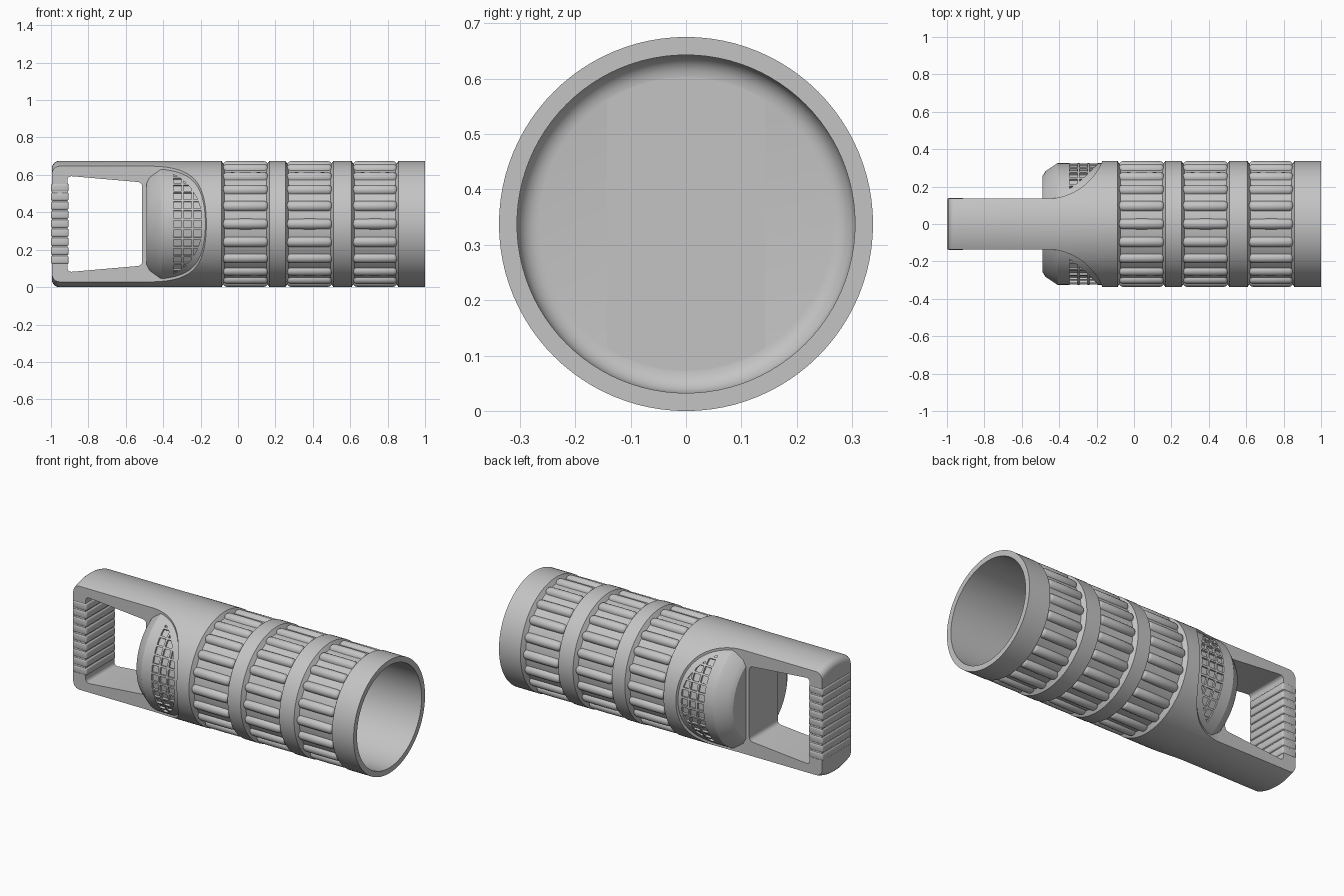
import bpy, bmesh
from math import sin, cos, pi, radians, sqrt
from mathutils import Matrix, Vector

if "Cube" in bpy.data.objects:
    bpy.data.objects.remove(bpy.data.objects["Cube"])

R = 0.3375            # outer radius, also the height of the long axis
BORE = 0.305
AXIS = Matrix.Translation((0, 0, R))

grey = bpy.data.materials.new("plain grey")
grey.use_nodes = True
colour = (0.55, 0.55, 0.55, 1)
grey.diffuse_color = colour
grey.node_tree.nodes["Principled BSDF"].inputs["Base Color"].default_value = colour


def finish(bm, name):
    bmesh.ops.recalc_face_normals(bm, faces=bm.faces)
    mesh = bpy.data.meshes.new(name)
    bm.to_mesh(mesh)
    bm.free()
    mesh.materials.append(grey)
    obj = bpy.data.objects.new(name, mesh)
    bpy.context.collection.objects.link(obj)
    return obj


def lathe(name, profile, closed=False, steps=96):
    """Turn a list of (x, radius) points around the long axis."""
    bm = bmesh.new()
    verts = [bm.verts.new((x, 0, r)) for x, r in profile]
    pairs = list(zip(verts, verts[1:])) + ([(verts[-1], verts[0])] if closed else [])
    edges = [bm.edges.new(p) for p in pairs]
    bmesh.ops.spin(bm, geom=verts + edges, cent=(0, 0, 0), axis=(1, 0, 0),
                   angle=2 * pi, steps=steps, use_duplicate=False)
    bmesh.ops.remove_doubles(bm, verts=bm.verts, dist=0.0001)
    bm.transform(AXIS)
    return finish(bm, name)


def prism(name, points, direction, rounding=0):
    """Extrude a polygon, optionally rounding its long edges."""
    bm = bmesh.new()
    direction = Vector(direction)
    face = bm.faces.new([bm.verts.new(p) for p in points])
    new = bmesh.ops.extrude_face_region(bm, geom=[face])["geom"]
    bmesh.ops.translate(bm, vec=direction,
                        verts=[v for v in new if isinstance(v, bmesh.types.BMVert)])
    if rounding:
        along = [e for e in bm.edges
                 if abs((e.verts[0].co - e.verts[1].co).normalized().dot(direction.normalized())) > 0.99]
        bmesh.ops.bevel(bm, geom=along, offset=rounding, segments=4,
                        profile=0.5, affect='EDGES')
    return finish(bm, name)


def boolean(obj, cutter, operation):
    mod = obj.modifiers.new("cut", 'BOOLEAN')
    mod.operation, mod.solver, mod.object = operation, 'EXACT', cutter
    bpy.context.view_layer.objects.active = obj
    bpy.ops.object.modifier_apply(modifier=mod.name)
    bpy.data.objects.remove(cutter)


def arc(cx, cy, rad, start, end, count):
    steps = [radians(start + (end - start) * i / count) for i in range(count + 1)]
    return [(cx + rad * cos(a), cy + rad * sin(a)) for a in steps]


# Barrel: open tube with three grooves between raised rings
grooves = [(-0.088, 0.168), (0.254, 0.51), (0.607, 0.858)]
floor = 0.312
outline = [(-0.13, R)]
for a, b in grooves:
    outline += [(a, R), (a + 0.016, floor), (b - 0.016, floor), (b, R)]
outline += [(1, R), (1, BORE), (-0.13, BORE)]
parts = [lathe("barrel", outline, closed=True)]

# Grip ribs: half capsules lying in each groove
bm = bmesh.new()
for a, b in grooves:
    half = (b - a) / 2 - 0.004
    for i in range(20):
        ball = bmesh.ops.create_uvsphere(bm, u_segments=16, v_segments=12, radius=0.029)["verts"]
        bmesh.ops.rotate(bm, verts=ball, cent=(0, 0, 0), matrix=Matrix.Rotation(pi / 2, 3, 'Y'))
        for v in ball:
            if abs(v.co.x) > 0.001:
                v.co.x += (half - 0.029) * (1 if v.co.x > 0 else -1)
            v.co.z = max(v.co.z, 0)
        bmesh.ops.translate(bm, verts=ball, vec=((a + b) / 2, 0, 0.3075))
        bmesh.ops.rotate(bm, verts=ball, cent=(0, 0, 0), matrix=Matrix.Rotation(i * pi / 10, 3, 'X'))
bm.transform(AXIS)
parts.append(finish(bm, "barrel_ribs"))

# Handle: rounded cylinder trimmed to a slab that flares into the barrel
end = [(-0.995, 0)] + arc(-0.955, R - 0.04, 0.04, 180, 90, 6)
handle = lathe("handle", end + [(-0.089, R), (-0.089, 0)])
slab = 0.135
side = [(-1.1, slab)] + arc(-0.47, slab + 0.325, 0.325, -90, -18, 20) + [(-0.05, 0.36)]
plan = side + [(x, -y) for x, y in reversed(side)]
boolean(handle, prism("plan_cutter", [(x, y, -0.1) for x, y in plan], (0, 0, 0.9)), 'INTERSECT')
window = [(-0.912, 0.08), (-0.512, 0.115), (-0.512, 0.56), (-0.912, 0.595)]
boolean(handle, prism("window_cutter", [(x, -0.5, z) for x, z in window], (0, 1, 0), 0.022), 'DIFFERENCE')
bore = [(-0.4, 0), (-0.4, BORE + 0.001), (0, BORE + 0.001), (0, 0)]
boolean(handle, lathe("bore_cutter", bore), 'DIFFERENCE')
parts.append(handle)

# Rear cap: chamfered cup that shows as a cheek on each side of the handle
CHEEK = 0.325
cup = [(-0.49, 0), (-0.49, 0.255), (-0.473, 0.283), (-0.41, CHEEK), (-0.1, CHEEK), (-0.1, BORE)]
cup += [(-x, r) for x, r in arc(0.36, BORE - 0.04, 0.04, 90, 0, 5)] + [(-0.4, 0)]
cap = lathe("rear_cap", cup)

# Vent pockets: a grid of shallow cells clipped to an oval on both cheeks
bm = bmesh.new()
for x in (-0.323, -0.27, -0.217):
    for sign in (-1, 1):
        for k in range(-6, 7):
            turn = Matrix.Rotation(sign * pi / 2 + k * 0.16, 4, 'X')
            place = turn @ Matrix.Translation((x, 0, CHEEK + 0.013)) @ Matrix.Diagonal((0.042, 0.04, 0.05, 1))
            bmesh.ops.create_cube(bm, size=1, matrix=place)
bm.transform(AXIS)
cells = finish(bm, "vent_cutter")
oval = [(-0.42 + 0.23 * x, -0.5, R + 0.28 * z) for x, z in arc(0, 0, 1, 0, 360, 48)[:-1]]
boolean(cells, prism("vent_oval", oval, (0, 1, 0)), 'INTERSECT')
boolean(cap, cells, 'DIFFERENCE')
parts.append(cap)

# Hand grip: stack of rounded pads around the end bar
bm = bmesh.new()
count, low, high = 9, 0.122, 0.556
pitch = (high - low) / count
for i in range(count):
    place = Matrix.Translation((-0.9525, 0, low + pitch * (i + 0.5)))
    bmesh.ops.create_cube(bm, size=1, matrix=place @ Matrix.Diagonal((0.095, 0.276, pitch - 0.003, 1)))
bmesh.ops.bevel(bm, geom=bm.edges[:], offset=0.01, segments=3, profile=0.5, affect='EDGES')
parts.append(finish(bm, "hand_grip"))

# Smooth shading with crisp edges
bpy.ops.object.select_all(action='DESELECT')
for obj in parts:
    obj.select_set(True)
bpy.context.view_layer.objects.active = parts[0]
bpy.ops.object.shade_smooth_by_angle(angle=radians(30))
